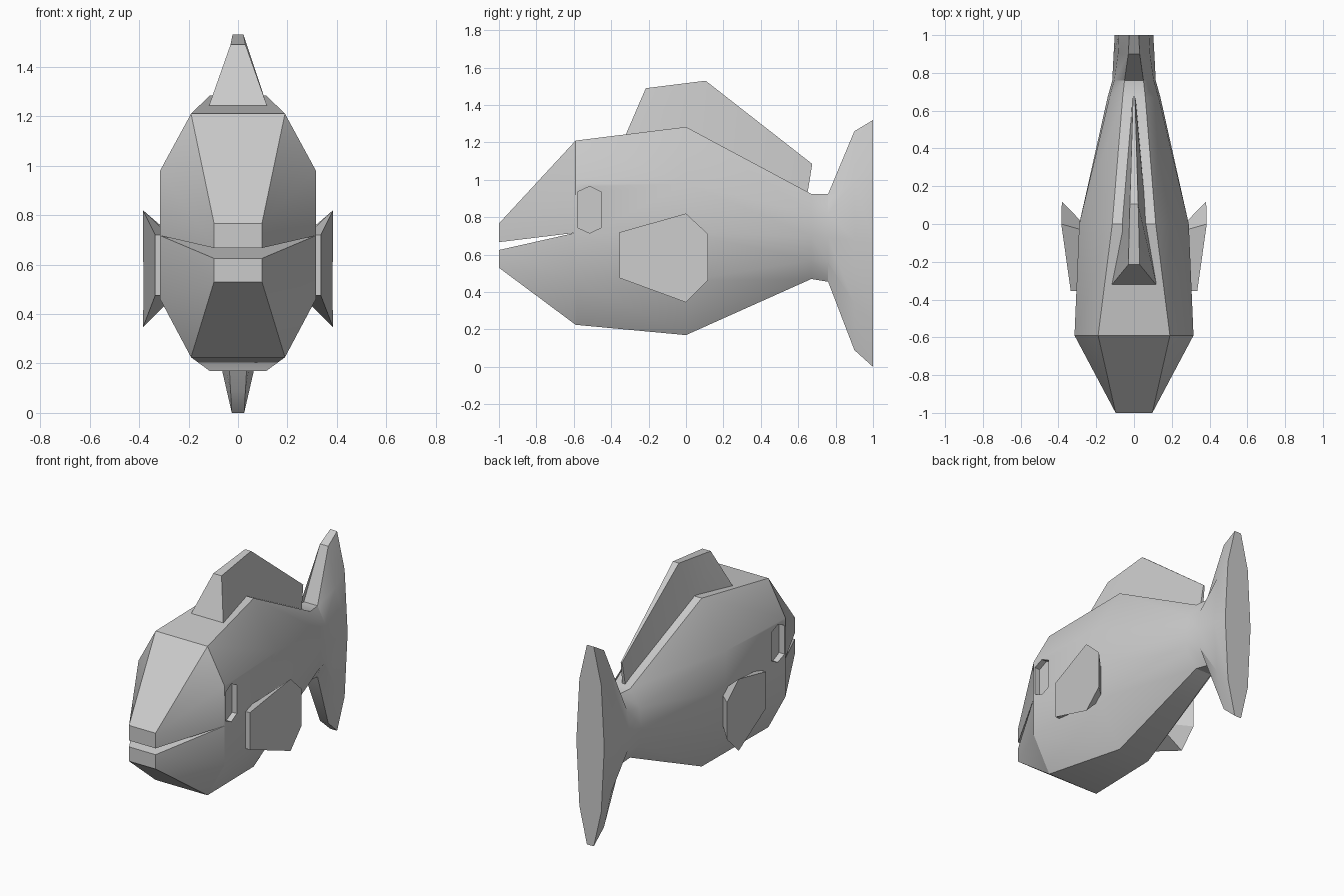
import bpy, bmesh, math

if "Cube" in bpy.data.objects:
    bpy.data.objects.remove(bpy.data.objects["Cube"])


def finish(name, bm, angle=30):
    bmesh.ops.remove_doubles(bm, verts=bm.verts, dist=0.0005)
    bmesh.ops.recalc_face_normals(bm, faces=bm.faces)
    mesh = bpy.data.meshes.new(name)
    bm.to_mesh(mesh)
    bm.free()
    obj = bpy.data.objects.new(name, mesh)
    bpy.context.collection.objects.link(obj)
    bpy.ops.object.select_all(action='DESELECT')
    bpy.context.view_layer.objects.active = obj
    obj.select_set(True)
    if angle:
        bpy.ops.object.shade_smooth_by_angle(angle=math.radians(angle))
    return obj


def skin(bm, a, b):
    for i in range(len(a)):
        j = (i + 1) % len(a)
        bm.faces.new((a[i], a[j], b[j], b[i]))


def loft(name, rings, angle=30):
    bm = bmesh.new()
    loops = [[bm.verts.new(p) for p in r] for r in rings]
    for a, b in zip(loops, loops[1:]):
        skin(bm, a, b)
    bm.faces.new(loops[0])
    bm.faces.new(loops[-1])
    return finish(name, bm, angle)


def ring(bm, y, half):
    """Symmetric closed ring from its right half (x, z), top to bottom."""
    pts = half + [(-x, z) for x, z in reversed(half)]
    return [bm.verts.new((x, y, z)) for x, z in pts]


# Body and tail: cross-sections from the mouth corner back
sections = [
    (-0.59, [(.19, 1.21), (.315, .98), (.315, .717), (.315, .46), (.19, .225)]),
    (0.00, [(.115, 1.283), (.29, .98), (.29, .717), (.29, .46), (.115, .17)]),
    (0.67, [(.06, .925), (.13, .82), (.14, .70), (.13, .57), (.06, .47)]),
    (0.76, [(.05, .925), (.105, .82), (.115, .69), (.105, .56), (.05, .455)]),
    (0.90, [(.03, 1.26), (.085, 1.0), (.108, .68), (.085, .34), (.03, .09)]),
    (1.00, [(.025, 1.32), (.08, 1.08), (.102, .67), (.08, .24), (.025, 0)]),
]
bm = bmesh.new()
loops = [ring(bm, y, half) for y, half in sections]
for a, b in zip(loops, loops[1:]):
    skin(bm, a, b)
bm.faces.new(loops[-1])

# Jaws: two snout blocks joined to the head with an open mouth between
for idx, half in (((0, 1, 2, 7, 8, 9), [(.097, .767), (.097, .767), (.097, .667)]),
                  ((2, 3, 4, 5, 6, 7), [(.097, .625), (.097, .53), (.097, .53)])):
    snout = ring(bm, -1, half)
    skin(bm, snout, [loops[0][i] for i in idx])
    bm.faces.new(snout)
body = finish("body", bm)

# Eyes: shallow hexagonal sockets cut into both sides
eye = [(-.515, .965), (-.453, .935), (-.453, .745),
       (-.515, .715), (-.58, .745), (-.58, .935)]
for s in (-1, 1):
    cutter = loft("eye_cutter", [[(s * x, y, z) for y, z in eye] for x in (.275, .45)], 0)
    bpy.context.view_layer.objects.active = body
    mod = body.modifiers.new("eye_socket", 'BOOLEAN')
    mod.operation = 'DIFFERENCE'
    mod.solver = 'EXACT'
    mod.object = cutter
    bpy.ops.object.modifier_move_to_index(modifier=mod.name, index=0)
    bpy.ops.object.modifier_apply(modifier=mod.name)
    bpy.data.objects.remove(cutter)

# Dorsal fin: tapered blade (y base, base half width, z base, y top, top half width, z top)
fin = [(-.325, .12, 1.235, -.215, .03, 1.49),
       (0, .068, 1.23, .105, .022, 1.53),
       (.645, .012, .90, .675, .005, 1.085)]
loft("dorsal_fin", [[(-b, yb, zb), (b, yb, zb), (t, yt, zt), (-t, yt, zt)]
                    for yb, b, zb, yt, t, zt in fin])

# Side fins: six-sided outer face flaring out from a smaller root
outer = [(.335, -.355, .72), (.385, 0, .82), (.382, .118, .71),
         (.382, .118, .465), (.385, 0, .345), (.335, -.355, .475)]
root = [(.28, -.355, .72), (.28, -.03, .73), (.28, .015, .69),
        (.28, .015, .49), (.28, -.03, .45), (.28, -.355, .475)]
for s, side in ((1, "right"), (-1, "left")):
    loft("side_fin_" + side, [[(s * x, y, z) for x, y, z in r] for r in (root, outer)])
